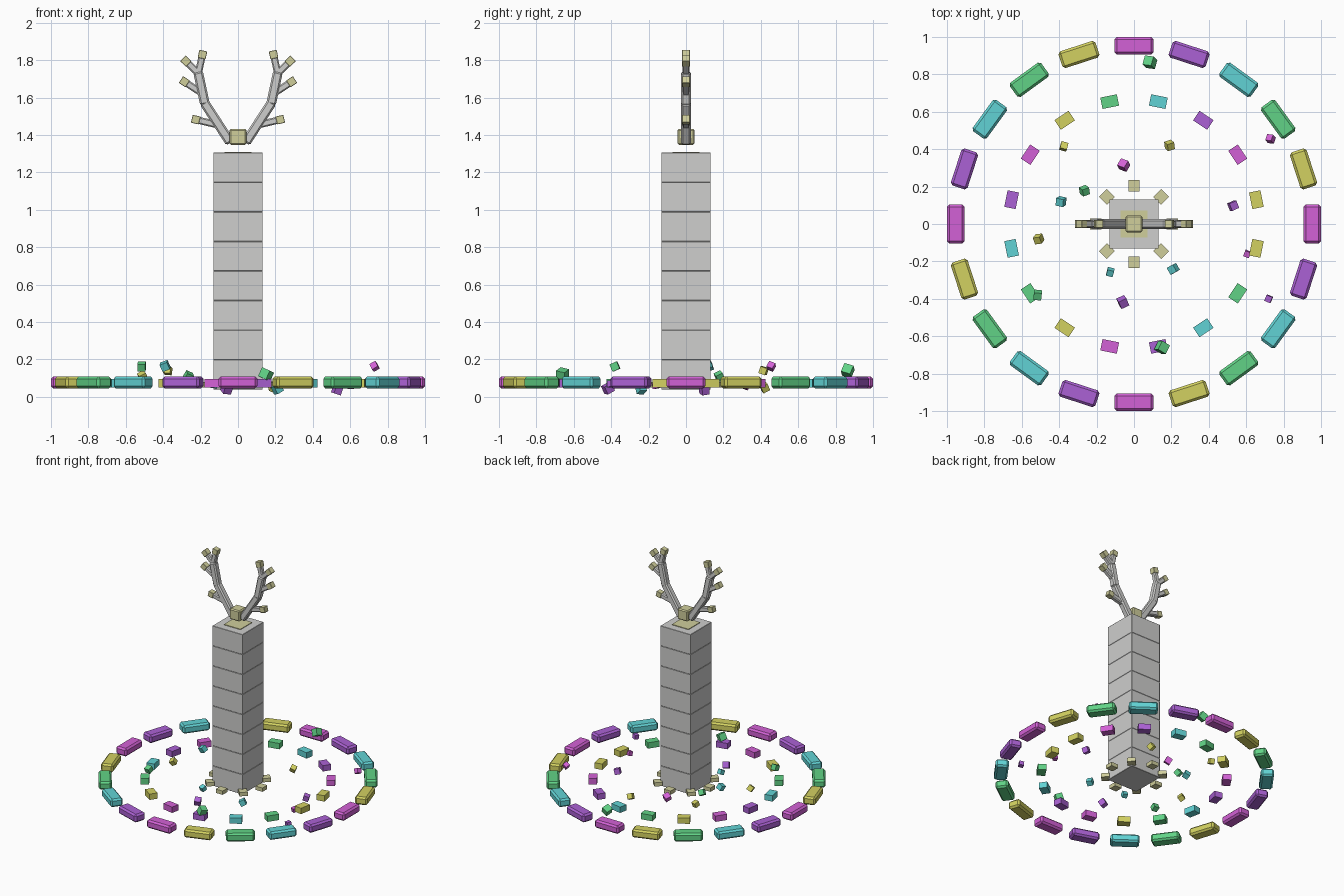
import bpy, bmesh, math, random
from mathutils import Matrix, Vector, Euler

if "Cube" in bpy.data.objects:
    bpy.data.objects.remove(bpy.data.objects["Cube"])

random.seed(4)


def material(name, rgb):
    m = bpy.data.materials.new(name)
    m.diffuse_color = (*rgb, 1)
    m.use_nodes = True
    m.node_tree.nodes["Principled BSDF"].inputs["Base Color"].default_value = m.diffuse_color
    return m


STONE = material("stone_grey", (0.62, 0.62, 0.61))
TAN = material("pale_gold", (0.63, 0.62, 0.33))
MAGENTA = material("magenta", (0.65, 0.12, 0.67))
YELLOW = material("yellow", (0.65, 0.64, 0.12))
GREEN = material("green", (0.12, 0.65, 0.24))
CYAN = material("cyan", (0.12, 0.65, 0.66))
PURPLE = material("purple", (0.41, 0.12, 0.66))


def box(name, mat, loc, size, rot=(0, 0, 0), bevel=0.0):
    """Box with its own dimensions, rotation and an optional chamfer."""
    bm = bmesh.new()
    bmesh.ops.create_cube(bm, size=1, matrix=Matrix.Diagonal((*size, 1)))
    if bevel:
        bmesh.ops.bevel(bm, geom=bm.edges[:], offset=bevel, segments=1,
                        affect='EDGES', profile=0.5)
    me = bpy.data.meshes.new(name)
    bm.to_mesh(me)
    bm.free()
    me.materials.append(mat)
    ob = bpy.data.objects.new(name, me)
    ob.location = loc
    ob.rotation_euler = rot
    bpy.context.collection.objects.link(ob)
    return ob


def beam(name, a, b, width):
    """Chamfered square bar between two (x, z) points on the y = 0 plane."""
    a, b = Vector((a[0], 0, a[1])), Vector((b[0], 0, b[1]))
    d = b - a
    box(name, STONE, (a + b) / 2, (width, width, d.length + width * 0.3),
        (0, math.atan2(d.x, d.z), 0), width * 0.18)


# Pillar of eight stacked blocks
BASE, TOP, COUNT = 0.04, 1.305, 8
step = (TOP - BASE) / COUNT
for i in range(COUNT):
    box("pillar_block", STONE, (0, 0, BASE + step * (i + 0.5)),
        (0.264, 0.264, step), bevel=0.002)
box("pillar_top_plate", TAN, (0, 0, TOP + 0.002), (0.145, 0.145, 0.006))

# Gold block between the antlers
box("crown_block", TAN, (0, 0, 1.39), (0.09, 0.09, 0.085), bevel=0.008)

# Antlers, mirrored left and right: main stem, prongs and gold tips
stem = [(0.045, 1.365), (0.178, 1.57), (0.212, 1.73)]
prongs = [((0.212, 1.73), (0.19, 1.83)), ((0.212, 1.73), (0.279, 1.795)),
          ((0.188, 1.62), (0.287, 1.685)), ((0.10, 1.452), (0.226, 1.482))]
for s in (-1, 1):
    for (ax, az), (bx, bz) in zip(stem, stem[1:]):
        beam("antler_stem", (s * ax, az), (s * bx, bz), 0.052)
    for (ax, az), (bx, bz) in prongs:
        beam("antler_prong", (s * ax, az), (s * bx, bz), 0.038)
        tilt = math.atan2(s * (bx - ax), bz - az)
        box("antler_tip", TAN, (s * bx, 0, bz), (0.043,) * 3, (0, tilt, 0), 0.002)

# Eight gold plates around the foot of the pillar
for i in range(8):
    a = i * math.pi / 4
    box("base_plate", TAN, (0.205 * math.cos(a), 0.205 * math.sin(a), 0.065),
        (0.06, 0.06, 0.03), (0, 0, a))

# Outer ring of twenty chamfered bars
outer = [MAGENTA, YELLOW, GREEN, CYAN, PURPLE]
for i in range(20):
    a = math.radians(18 * i)
    box("outer_ring_bar", outer[i % 5],
        (0.953 * math.cos(a), 0.953 * math.sin(a), 0.077),
        (0.094, 0.208, 0.064), (0, 0, a), 0.013)

# Inner ring of sixteen small bars
inner = [YELLOW, MAGENTA, PURPLE, CYAN, GREEN]
for i in range(16):
    a = math.radians(11.25 + 22.5 * i)
    box("inner_ring_bar", inner[i % 5],
        (0.667 * math.cos(a), 0.667 * math.sin(a), 0.072),
        (0.062, 0.09, 0.046), (0, 0, a))

# Floating tumbled cubes: colour, x, y, z, size
cubes = [
    (GREEN, 0.085, 0.865, 0.14, 0.052), (MAGENTA, 0.73, 0.455, 0.163, 0.036),
    (YELLOW, 0.19, 0.42, 0.05, 0.04), (YELLOW, -0.375, 0.415, 0.14, 0.038),
    (MAGENTA, -0.055, 0.315, 0.07, 0.045), (GREEN, -0.265, 0.178, 0.11, 0.04),
    (CYAN, -0.39, 0.12, 0.165, 0.042), (PURPLE, 0.53, 0.098, 0.036, 0.042),
    (YELLOW, -0.51, -0.08, 0.11, 0.04), (MAGENTA, 0.605, -0.16, 0.06, 0.032),
    (CYAN, 0.21, -0.24, 0.042, 0.042), (CYAN, -0.127, -0.257, 0.07, 0.036),
    (PURPLE, -0.06, -0.417, 0.045, 0.046), (GREEN, -0.515, -0.38, 0.162, 0.042),
    (PURPLE, 0.72, -0.40, 0.07, 0.034), (GREEN, 0.15, -0.66, 0.12, 0.052),
]
for mat, x, y, z, s in cubes:
    rot = [random.uniform(-0.6, 0.6) for _ in range(3)]
    box("floating_cube", mat, (x, y, z), (s, s, s), rot)
